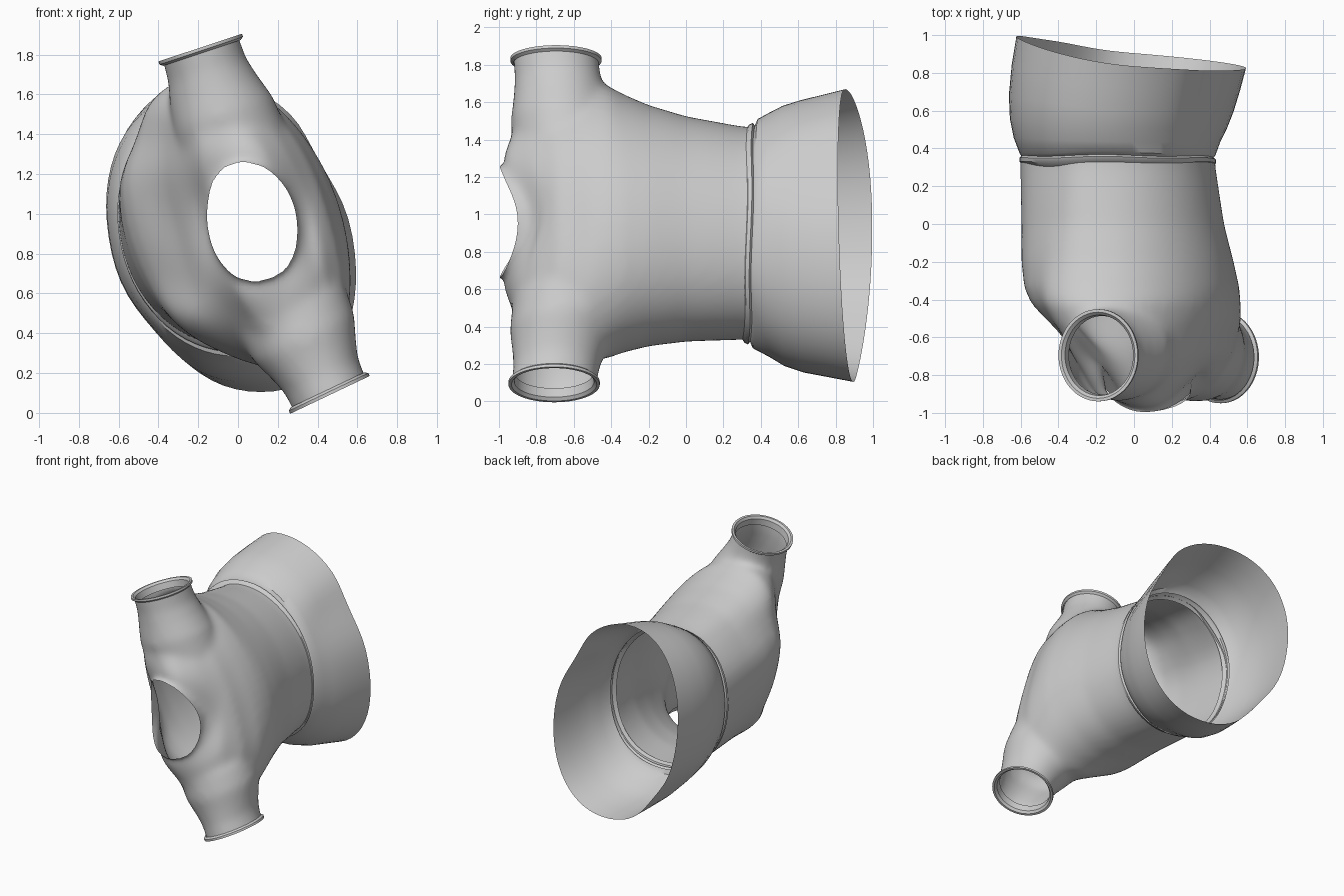
import bpy, bmesh, math
from mathutils import Vector

if "Cube" in bpy.data.objects:
    bpy.data.objects.remove(bpy.data.objects["Cube"])

N = 64


def ellipse(c, u, v, p=1.0):
    """Closed ring around c with half-axis vectors u and v; p < 1 makes it squarer."""
    c, u, v = Vector(c), Vector(u), Vector(v)
    ring = []
    for i in range(N):
        a = 2 * math.pi * i / N
        co, si = math.cos(a), math.sin(a)
        ring.append(c + u * math.copysign(abs(co) ** p, co) + v * math.copysign(abs(si) ** p, si))
    return ring


def section(y, x0, x1, z0, z1, shear):
    """Leaning oval in the xz plane, given by its extents."""
    a, b = (x1 - x0) / 2, (z1 - z0) / 2
    a = math.sqrt(max(a * a - shear * shear, 0.001))
    return ellipse(((x0 + x1) / 2, y, (z0 + z1) / 2), (a, 0, 0), (shear, 0, b), 0.95)


def bump(x, centre, width):
    return math.exp(-((x - centre) / width) ** 2)


def ramp(x, a, b):
    t = max(0, min(1, (x - a) / (b - a)))
    return t * t * (3 - 2 * t)


def add_loft(bm, rings, caps=False):
    vs = [[bm.verts.new(p) for p in r] for r in rings]
    for r0, r1 in zip(vs, vs[1:]):
        for i in range(N):
            j = (i + 1) % N
            bm.faces.new((r0[i], r0[j], r1[j], r1[i]))
    if caps:
        bm.faces.new(vs[0][::-1])
        bm.faces.new(vs[-1])
        bmesh.ops.recalc_face_normals(bm, faces=bm.faces[:])


def finish(name, bm, angle=40):
    me = bpy.data.meshes.new(name)
    bm.to_mesh(me)
    bm.free()
    ob = bpy.data.objects.new(name, me)
    bpy.context.collection.objects.link(ob)
    bpy.ops.object.select_all(action='DESELECT')
    ob.select_set(True)
    bpy.context.view_layer.objects.active = ob
    bpy.ops.object.shade_smooth_by_angle(angle=math.radians(angle))
    return ob


# Arm openings: rim centre, rim direction, outward normal, root centre
ARMS = {
    "upper": ((-0.185, -0.695, 1.82), (0.949, 0, 0.316), (-0.316, 0, 0.949), (-0.04, -0.64, 1.33)),
    "lower": ((0.455, -0.705, 0.105), (0.903, 0, 0.429), (0.429, 0, -0.903), (0.27, -0.64, 0.52)),
}

# Solid torso, sleeves and neck, fused by remeshing
bm = bmesh.new()
add_loft(bm, [section(*s) for s in [
    (0.50, -0.60, 0.42, 0.33, 1.46, -0.08),
    (0.30, -0.60, 0.43, 0.33, 1.47, -0.08),
    (0.00, -0.595, 0.475, 0.32, 1.525, -0.10),
    (-0.20, -0.595, 0.525, 0.295, 1.585, -0.13),
    (-0.34, -0.58, 0.555, 0.26, 1.645, -0.16),
    (-0.42, -0.545, 0.56, 0.23, 1.69, -0.18),
    (-0.52, -0.48, 0.565, 0.22, 1.69, -0.20),
    (-0.70, -0.36, 0.53, 0.25, 1.65, -0.20),
    (-0.83, -0.27, 0.45, 0.30, 1.60, -0.19),
    (-0.90, -0.22, 0.37, 0.38, 1.52, -0.17),
    (-0.935, -0.18, 0.30, 0.50, 1.42, -0.12)]], True)
for c, u, n, root in ARMS.values():
    c, u, n, root = Vector(c), Vector(u), Vector(n), Vector(root)
    rings = []
    for t, r, ry in [(0, .30, .29), (0.35, .28, .28), (0.6, .235, .25), (0.8, .205, .232), (1, .20, .228)]:
        rings.append(ellipse(root.lerp(c, t), u * r, (0, ry, 0)))
    rings.append(ellipse(c + n * 0.12, u * 0.205, (0, 0.232, 0)))
    add_loft(bm, rings, True)
add_loft(bm, [ellipse((0.055, y, 0.96), (0.25, 0, 0), (-0.03, 0, 0.29)) for y in (-0.6, -0.85, -1.15)], True)
base = finish("torso_base", bm)
rm = base.modifiers.new("fuse", 'REMESH')
rm.mode = 'VOXEL'
rm.voxel_size = 0.024
sm = base.modifiers.new("relax", 'SMOOTH')
sm.factor = 0.5
sm.iterations = 12
dg = bpy.context.evaluated_depsgraph_get()
bm = bmesh.new()
bm.from_mesh(base.evaluated_get(dg).to_mesh())
bpy.data.objects.remove(base)


def cut(co, no, keep_test=None):
    """Slice along a plane and open the shell beyond it."""
    co, no = Vector(co), Vector(no)
    bmesh.ops.bisect_plane(bm, geom=bm.verts[:] + bm.edges[:] + bm.faces[:],
                           plane_co=co, plane_no=no)
    kill = []
    for f in bm.faces:
        m = f.calc_center_median()
        if (m - co).dot(no) > 1e-5 and (keep_test is None or keep_test(m)):
            kill.append(f)
    bmesh.ops.delete(bm, geom=kill, context='FACES')


# Open the waist, both arms and the neck
cut((0, 0.33, 0), (0, 1, 0))
for c, u, n, root in ARMS.values():
    cut(c, n)
cut((0, -0.96, 0), (0, -1, 0), lambda m: abs(m.x - 0.055) < 0.36 and abs(m.z - 0.96) < 0.42)
for v in bm.verts:
    # Saddle-shaped neckline, fading out away from the opening
    x, y, z = v.co
    if y < -0.7:
        dx, dz = (x - 0.055) / 0.265, (z - 0.96) / 0.3
        d = math.hypot(dx, dz)
        fade = ramp(-d, -1.7, -1.1) * ramp(-y, 0.7, 0.9)
        v.co.y += fade * (0.05 - 0.085 * (dz / max(d, 0.01)) ** 2)
    # Flattened front flanks between the sleeves, fuller hip low on the left
    front = ramp(-y, 0.4, 0.65)
    left, right = ramp(-x, -0.05, 0.2), ramp(x, 0.2, 0.4)
    push = 0.04 * front * left * bump(z, 1.0, 0.33)
    push -= 0.05 * left * bump(z, 0.45, 0.16) * bump(y, -0.5, 0.22)
    v.co.x += push
    v.co.y += push
    v.co.y += 0.02 * front * right * bump(z, 0.95, 0.35)
    v.co.x -= 0.015 * front * right * bump(z, 0.95, 0.35)
    # Softer upper left side
    v.co.x += 0.035 * ramp(-x, 0.2, 0.45) * bump(z, 1.38, 0.15)
finish("torso", bm)

# Cuff lips on the sleeve ends
for name, (c, u, n, root) in ARMS.items():
    c, u, n = Vector(c), Vector(u), Vector(n)
    bm = bmesh.new()
    add_loft(bm, [ellipse(c + n * d, u * (0.205 + r), (0, 0.228 + r, 0)) for d, r in
                  [(-0.05, -0.02), (0.0, -0.015), (0.016, 0.0), (0.016, 0.016), (0.0, 0.016), (-0.012, 0.0)]])
    finish(name + "_cuff", bm, 30)

# Flared skirt with a gathered waist fold and slanted hem
bm = bmesh.new()
rings = [section(*s) for s in [
    (0.30, -0.575, 0.405, 0.35, 1.445, -0.08),
    (0.325, -0.605, 0.432, 0.315, 1.48, -0.08),
    (0.345, -0.605, 0.432, 0.305, 1.49, -0.08),
    (0.355, -0.595, 0.42, 0.32, 1.475, -0.08),
    (0.37, -0.605, 0.43, 0.285, 1.51, -0.08),
    (0.44, -0.635, 0.455, 0.24, 1.54, -0.09),
    (0.52, -0.655, 0.49, 0.19, 1.58, -0.10),
    (0.62, -0.66, 0.525, 0.155, 1.61, -0.11),
    (0.75, -0.645, 0.56, 0.13, 1.64, -0.12),
    (0.88, -0.62, 0.59, 0.105, 1.67, -0.13)]]
for k, r in enumerate(rings):
    for i, p in enumerate(r):
        w = max(0, (p.y - 0.37) / 0.51)
        left = max(0, -p.x / 0.6) ** 2
        p.y += w * (-0.01 - 0.09 * p.x - 0.045 * (p.z - 0.88) + 0.07 * left)
        # uneven gathers at the waist, leaning slightly with height
        if k < 5:
            p.y += 0.004 * math.sin(10 * math.pi * i / N) - 0.015 * (0.9 - p.z)
        # flatter diagonals, upper right and lower left
        w = ramp(p.y, 0.35, 0.6)
        p.x -= 0.04 * w * ramp(p.x, 0.15, 0.4) * bump(p.z, 1.27, 0.2)
        p.x += 0.035 * w * ramp(-p.x, 0.05, 0.3) * bump(p.z, 0.38, 0.18)
add_loft(bm, rings)
finish("skirt", bm)
